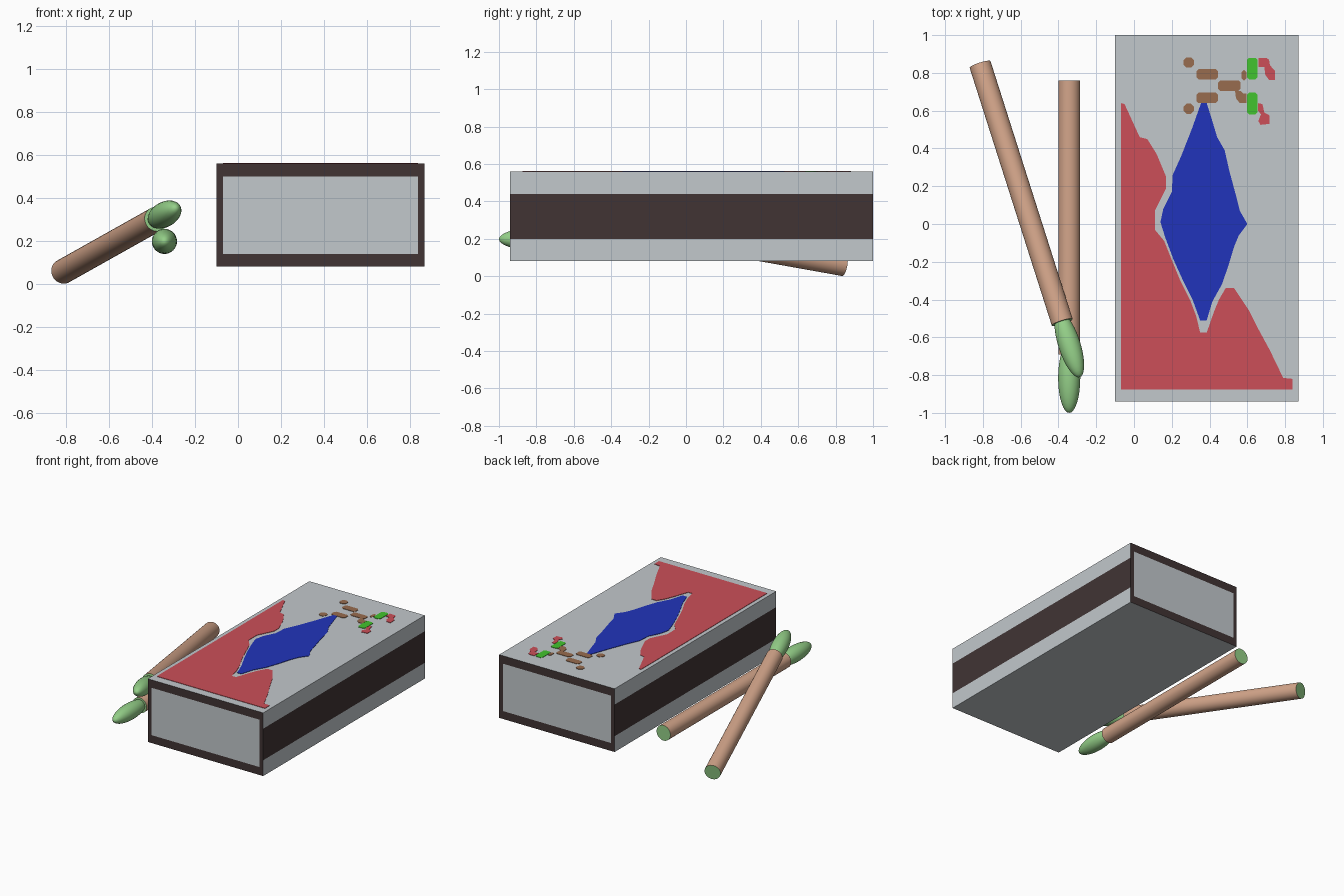
import bpy, bmesh, math
from mathutils import Vector

if "Cube" in bpy.data.objects:
    bpy.data.objects.remove(bpy.data.objects["Cube"])


def material(name, *rgb):
    lin = [((c / 255 + 0.055) / 1.055) ** 2.4 for c in rgb]
    m = bpy.data.materials.new(name)
    m.diffuse_color = (*lin, 1)
    m.use_nodes = True
    m.node_tree.nodes["Principled BSDF"].inputs["Base Color"].default_value = m.diffuse_color
    return m


GREY = material("pale_grey", 194, 200, 204)
DARK = material("dark_brown", 65, 52, 52)
RED = material("red", 204, 79, 88)
BLUE = material("blue", 33, 52, 187)
TAN = material("wood_tan", 211, 165, 138)
SAGE = material("soft_green", 148, 207, 136)
BROWN = material("twig_brown", 152, 108, 78)
LIME = material("bright_green", 66, 196, 46)


def finish(bm, name, mats):
    bmesh.ops.recalc_face_normals(bm, faces=bm.faces)
    me = bpy.data.meshes.new(name)
    bm.to_mesh(me)
    bm.free()
    ob = bpy.data.objects.new(name, me)
    bpy.context.collection.objects.link(ob)
    for m in mats:
        me.materials.append(m)
    return ob


# Box: a block cut along the edges of its stripes and end panels
X0, X1, Y0, Y1, Z0, Z1 = -0.10, 0.87, -0.94, 1.0, 0.08, 0.56
bm = bmesh.new()
bmesh.ops.create_cube(bm, size=1)
for v in bm.verts:
    v.co = (X0 if v.co.x < 0 else X1, Y0 if v.co.y < 0 else Y1, Z0 if v.co.z < 0 else Z1)
cuts = [((x, 0, 0), (1, 0, 0)) for x in (-0.07, 0.84)]
cuts += [((0, 0, z), (0, 0, 1)) for z in (0.14, 0.20, 0.44, 0.50)]
for co, no in cuts:
    bmesh.ops.bisect_plane(bm, geom=bm.verts[:] + bm.edges[:] + bm.faces[:],
                           plane_co=co, plane_no=no)
bm.normal_update()
for f in bm.faces:
    c, n = f.calc_center_median(), f.normal
    if abs(n.x) > 0.5:                      # striking stripe on the long sides
        f.material_index = int(0.20 < c.z < 0.44)
    elif abs(n.y) > 0.5:                    # dark frame round the end panels
        f.material_index = int(not (-0.07 < c.x < 0.84 and 0.14 < c.z < 0.50))
finish(bm, "box", [GREY, DARK])


# Painted details on the lid as thin plates
def plate(name, mat, *outlines):
    bm = bmesh.new()
    for pts in outlines:
        f = bm.faces.new([bm.verts.new((x, y, Z1 - 0.001)) for x, y in pts])
        ext = bmesh.ops.extrude_face_region(bm, geom=[f])["geom"]
        for v in ext:
            if isinstance(v, bmesh.types.BMVert):
                v.co.z += 0.004
    finish(bm, name, [mat])


def rect(x0, x1, y0, y1, c=0.012):
    return [(x0 + c, y0), (x1 - c, y0), (x1, y0 + c), (x1, y1 - c),
            (x1 - c, y1), (x0 + c, y1), (x0, y1 - c), (x0, y0 + c)]


def dot(x, y, r=0.03):
    return [(x + r * math.cos(a * math.pi / 4 + math.pi / 8),
             y + r * math.sin(a * math.pi / 4 + math.pi / 8)) for a in range(8)]


plate("red_field", RED, [
    (-0.07, -0.875), (0.84, -0.875), (0.84, -0.82), (0.79, -0.815), (0.72, -0.67),
    (0.655, -0.55), (0.61, -0.46), (0.53, -0.34), (0.485, -0.34), (0.45, -0.40),
    (0.425, -0.46), (0.385, -0.575), (0.35, -0.575), (0.33, -0.49), (0.30, -0.41),
    (0.245, -0.30), (0.20, -0.19), (0.16, -0.09), (0.11, -0.03), (0.11, 0.07),
    (0.17, 0.19), (0.17, 0.25), (0.12, 0.37), (0.07, 0.45), (0.03, 0.46),
    (-0.05, 0.635), (-0.07, 0.64)])
plate("blue_diamond", BLUE, [
    (0.355, 0.64), (0.33, 0.57), (0.305, 0.50), (0.25, 0.36), (0.205, 0.26),
    (0.20, 0.17), (0.155, 0.08), (0.14, 0.01), (0.165, -0.07), (0.21, -0.19),
    (0.26, -0.30), (0.31, -0.40), (0.35, -0.51), (0.385, -0.51), (0.415, -0.41),
    (0.465, -0.32), (0.50, -0.22), (0.53, -0.12), (0.555, -0.06), (0.60, 0.0),
    (0.56, 0.07), (0.54, 0.15), (0.505, 0.28), (0.48, 0.39), (0.44, 0.46),
    (0.41, 0.56), (0.385, 0.64)])
plate("twigs", BROWN, dot(0.29, 0.855), dot(0.29, 0.61),
      rect(0.33, 0.445, 0.765, 0.82), rect(0.33, 0.445, 0.64, 0.695),
      rect(0.445, 0.565, 0.705, 0.76), rect(0.57, 0.595, 0.76, 0.815),
      [(0.535, 0.705), (0.565, 0.705), (0.58, 0.69), (0.596, 0.69),
       (0.596, 0.64), (0.56, 0.64), (0.54, 0.665)])
plate("leaves", LIME, rect(0.597, 0.655, 0.765, 0.88), rect(0.597, 0.655, 0.58, 0.695))
plate("petals", RED,
      [(0.66, 0.83), (0.69, 0.83), (0.695, 0.79), (0.715, 0.763), (0.747, 0.763),
       (0.747, 0.81), (0.72, 0.84), (0.715, 0.87), (0.70, 0.88), (0.66, 0.88)],
      [(0.657, 0.64), (0.68, 0.635), (0.69, 0.59), (0.717, 0.575), (0.717, 0.53),
       (0.67, 0.525), (0.658, 0.545), (0.672, 0.58), (0.657, 0.60)])


# Matches: wooden stick with green cut ends and an egg-shaped head
def match(prefix, tail, end, r=0.058):
    tail, end = Vector(tail), Vector(end)
    axis = (end - tail).normalized()
    rot = axis.to_track_quat("Z", "Y")

    bm = bmesh.new()
    bmesh.ops.create_cone(bm, cap_ends=True, segments=32, radius1=r, radius2=r,
                          depth=(end - tail).length)
    for f in bm.faces:
        f.material_index = int(len(f.verts) > 4)
        f.smooth = len(f.verts) == 4
    for e in bm.edges:
        e.smooth = not any(len(f.verts) > 4 for f in e.link_faces)
    stick = finish(bm, prefix + "_stick", [TAN, SAGE])
    stick.location = (tail + end) / 2

    bm = bmesh.new()
    bmesh.ops.create_uvsphere(bm, u_segments=32, v_segments=16, radius=1)
    for v in bm.verts:
        v.co = (v.co.x * r * 1.01, v.co.y * r * 1.01, v.co.z * 0.185)
    for f in bm.faces:
        f.smooth = True
    head = finish(bm, prefix + "_head", [SAGE])
    head.location = end + axis * 0.125

    for ob in (stick, head):
        ob.rotation_mode = "QUATERNION"
        ob.rotation_quaternion = rot


match("lower_match", (-0.343, 0.76, 0.198), (-0.343, -0.69, 0.198))
match("upper_match", (-0.815, 0.845, 0.058), (-0.38, -0.52, 0.302))
